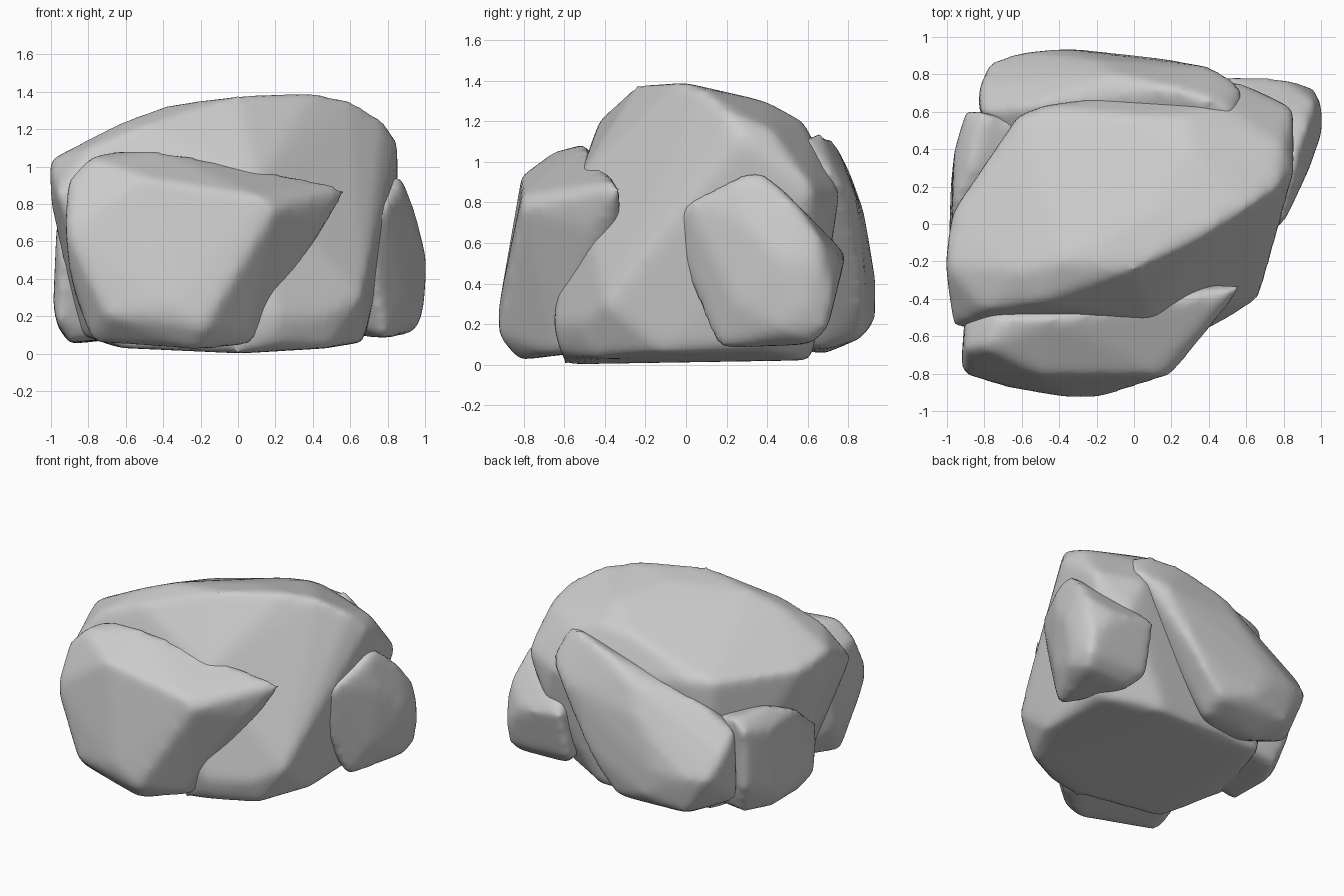
import bpy, bmesh


def rock(name, corners, smooth=11):
    """Boulder: convex hull of its corners, remeshed and worn smooth."""
    bm = bmesh.new()
    for c in corners:
        bm.verts.new(c)
    res = bmesh.ops.convex_hull(bm, input=bm.verts)
    junk = [g for g in res["geom_interior"] if isinstance(g, bmesh.types.BMVert)]
    bmesh.ops.delete(bm, geom=junk, context='VERTS')
    bmesh.ops.recalc_face_normals(bm, faces=bm.faces)
    me = bpy.data.meshes.new(name)
    bm.to_mesh(me)
    bm.free()
    ob = bpy.data.objects.new(name, me)
    bpy.context.collection.objects.link(ob)
    rm = ob.modifiers.new("grain", 'REMESH')
    rm.mode = 'VOXEL'
    rm.voxel_size = 0.03
    rm.use_smooth_shade = True
    sm = ob.modifiers.new("wear", 'SMOOTH')
    sm.factor = 0.5
    sm.iterations = smooth
    return ob


# Large central boulder with a sloping top
rock("main_boulder", [
    (-1.01, -.22, 1.04), (-.98, .05, .99), (-.97, -.55, .86), (-1.0, -.2, .8),
    (-.8, -.46, 1.1), (-.5, -.42, 1.22), (0, -.24, 1.38), (.4, -.04, 1.4),
    (-.6, -.25, 1.25), (-.38, -.2, 1.33), (-.2, .1, 1.28), (.1, .05, 1.36),
    (.6, .08, 1.36), (.78, .2, 1.25), (.86, .28, 1.12), (.8, .42, 1.16),
    (.86, .62, .87), (.5, .62, 1.1), (.28, .58, 1.2), (0, .58, 1.17),
    (.3, .4, 1.3), (-.62, .58, 1.0), (-.46, .64, .98), (.83, .22, .95),
    (.55, .76, .85), (.64, .72, .6), (-.65, -.5, .03), (0, -.6, 0),
    (.2, -.62, .06), (.5, -.45, .03), (.67, -.1, .06), (.68, .42, .07),
    (.25, .62, .02), (-.6, .58, .05), (-.85, 0, .1), (.67, -.4, .3),
    (.46, -.53, .2), (.2, -.66, .2), (.7, .0, .55), (.1, -.53, .92)])

# Front boulder with a broad flat face
rock("front_boulder", [
    (-.91, -.68, .93), (-.8, -.66, 1.05), (-.72, -.5, 1.08), (-.42, -.5, 1.09),
    (-.1, -.5, .98), (.17, -.47, .92), (.52, -.35, .91), (.59, -.33, .88),
    (.2, -.81, .78), (.12, -.81, .84), (-.5, -.81, .94), (.44, -.48, .67),
    (-.93, -.8, .67), (-.91, -.72, .47), (-.35, -.93, .25), (-.18, -.93, .14),
    (-.7, -.87, .2), (-.22, -.83, .02), (-.78, -.68, .06), (.06, -.65, .04),
    (0, -.87, .45), (-.87, -.5, .3), (0, -.3, .1), (-.6, -.3, .1),
    (.25, -.59, .42), (-.9, -.4, .85)])

# Back slab, high on the right and tapering down to the left
rock("back_boulder", [
    (.53, .58, 1.13), (.42, .66, 1.15), (.2, .73, 1.11), (.58, .57, 1.0),
    (.58, .74, .92), (.42, .84, .83), (-.1, .8, .97), (-.6, .62, .84),
    (-.83, .6, .7), (-.83, .74, .58), (-.78, .86, .42), (-.6, .92, .42),
    (-.38, .935, .42), (-.3, .935, .22), (.2, .88, .42), (-.04, .87, .13),
    (.12, .87, .3), (-.6, .87, .15), (-.5, .68, .05), (-.83, .58, .2),
    (-.05, .66, .07), (-.3, .4, .1), (-.2, .88, .75), (0, .4, .9),
    (-.6, .4, .7)])

# Small boulder on the right
rock("right_boulder", [
    (.66, -.11, .71), (.8, .0, .8), (.88, .25, .91), (.86, .34, .97),
    (.89, .42, .92), (.94, .55, .79), (.97, .66, .63), (1.0, .65, .5),
    (1.0, .6, .3), (1.01, .5, .5), (.96, .73, .35), (.96, .7, .18),
    (.92, .62, .1), (.79, .15, .08), (.77, .13, .2), (.75, .02, .45),
    (.98, .5, .17), (.8, .78, .5), (.48, .79, .55), (.5, .3, .2),
    (.5, .3, .8), (.45, .7, .2), (.55, .6, .1), (.94, .3, .7), (.91, .25, .3)])

# Small boulder low on the left
rock("left_boulder", [
    (-.97, -.12, .16), (-.99, -.08, .26), (-.94, -.2, .5), (-.97, .1, .72),
    (-.97, .25, .6), (-.96, .4, .68), (-.9, .61, .72), (-.8, .6, .8),
    (-.88, .3, .8), (-.98, .2, .3), (-.97, .3, .15), (-.9, .3, .05),
    (-.9, -.05, .06), (-.88, .58, .3), (-.8, .5, .06), (-.5, .5, .7),
    (-.5, 0, .1), (-.5, .0, .6), (-.5, .5, .1)])
